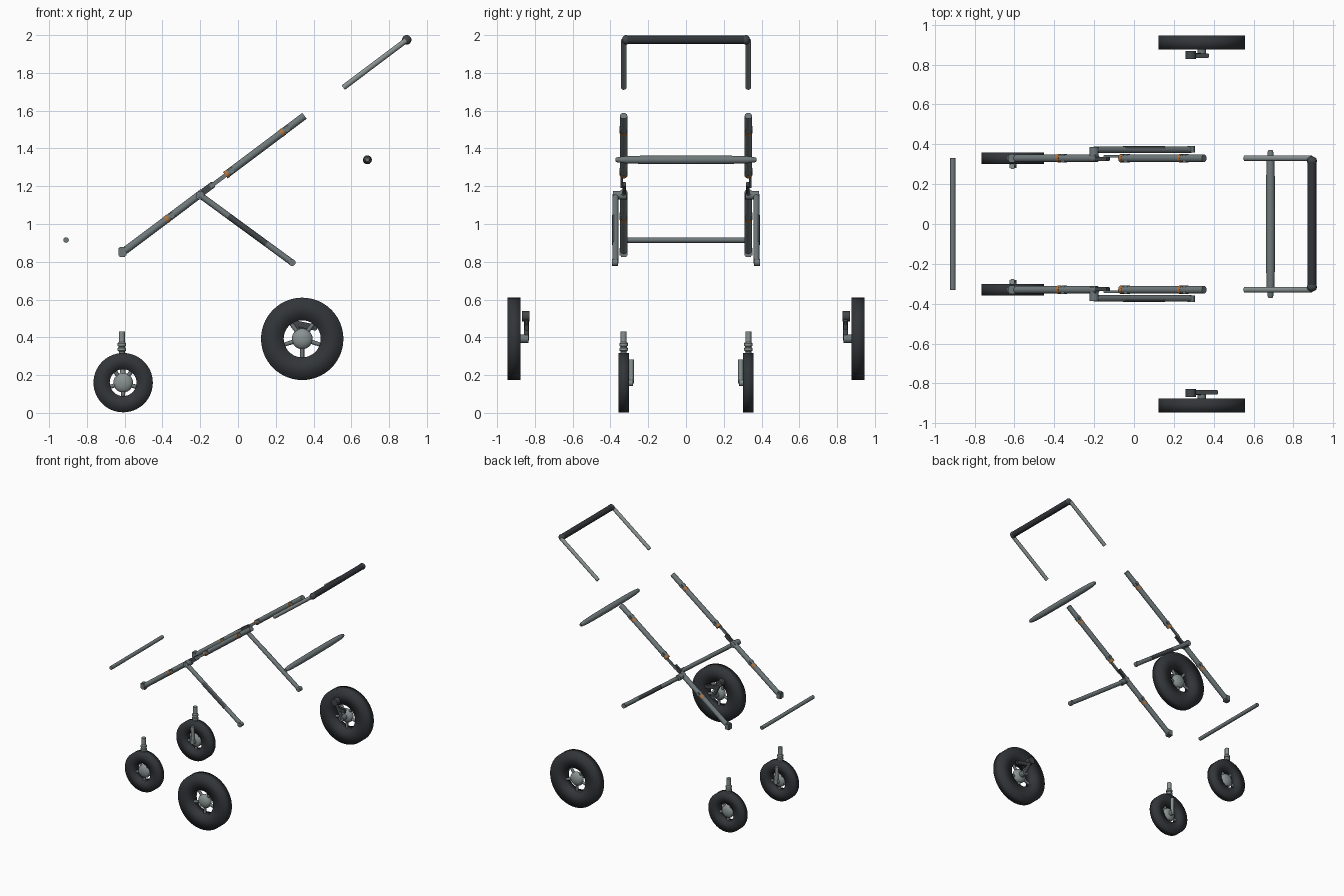
import bpy, bmesh, math
from mathutils import Vector, Matrix

cube = bpy.data.objects.get("Cube")
if cube:
    bpy.data.objects.remove(cube, do_unlink=True)


def material(name, rgb):
    m = bpy.data.materials.new(name)
    m.use_nodes = True
    col = (*rgb, 1)
    m.diffuse_color = col
    m.node_tree.nodes["Principled BSDF"].inputs["Base Color"].default_value = col
    return m


STEEL = material("grey steel", (0.16, 0.19, 0.195))
LIGHT = material("light steel", (0.25, 0.29, 0.285))
RUBBER = material("black rubber", (0.032, 0.036, 0.041))
PLASTIC = material("dark plastic", (0.055, 0.062, 0.066))
ORANGE = material("orange", (0.45, 0.17, 0.04))


def finish(name, bm, mat, angle=40):
    bmesh.ops.recalc_face_normals(bm, faces=bm.faces)
    me = bpy.data.meshes.new(name)
    bm.to_mesh(me)
    bm.free()
    me.materials.append(mat)
    ob = bpy.data.objects.new(name, me)
    bpy.context.collection.objects.link(ob)
    bpy.ops.object.select_all(action='DESELECT')
    ob.select_set(True)
    bpy.context.view_layer.objects.active = ob
    bpy.ops.object.shade_smooth_by_angle(angle=math.radians(angle))
    return ob


def lathe(name, start, end, profile, mat, closed=False, seg=24, angle=40):
    """Spin (radius, distance) points around the line from start to end."""
    start, end = Vector(start), Vector(end)
    turn = (end - start).to_track_quat('Z', 'Y')
    bm = bmesh.new()
    rings = []
    for r, d in profile:
        rings.append([bm.verts.new(start + turn @ Vector(
            (r * math.cos(2 * math.pi * i / seg), r * math.sin(2 * math.pi * i / seg), d)))
            for i in range(seg)])
    pairs = list(zip(rings, rings[1:]))
    if closed:
        pairs.append((rings[-1], rings[0]))
    else:
        bm.faces.new(rings[0])
        bm.faces.new(rings[-1])
    for a, b in pairs:
        for i in range(seg):
            j = (i + 1) % seg
            bm.faces.new((a[i], a[j], b[j], b[i]))
    return finish(name, bm, mat, angle)


def tube(name, a, b, r, mat, seg=20):
    length = (Vector(b) - Vector(a)).length
    return lathe(name, a, b, [(r, 0), (r, length)], mat, seg=seg)


def box(name, centre, size, mat, tilt=0):
    bm = bmesh.new()
    bmesh.ops.create_cube(bm, size=1, matrix=Matrix.Translation(centre)
                          @ Matrix.Rotation(tilt, 4, 'Y') @ Matrix.Diagonal((*size, 1)))
    bmesh.ops.bevel(bm, geom=bm.edges[:], offset=min(size) * 0.15, segments=2, affect='EDGES')
    return finish(name, bm, mat)


def ball(name, centre, size, mat):
    bm = bmesh.new()
    bmesh.ops.create_uvsphere(bm, u_segments=24, v_segments=14, radius=1,
                              matrix=Matrix.Translation(centre) @ Matrix.Diagonal((*size, 1)))
    return finish(name, bm, mat)


def wheel(name, centre, radius, hole, half, hub):
    x, y, z = centre
    w = 2 * half
    # fully smooth tyre ring, then hub and spokes
    lathe(name + "_tyre", (x, y - half, z), (x, y + half, z),
          [(hole, 0), (radius, 0), (radius, w), (hole, w)], RUBBER, True, 56, 180)
    ball(name + "_hub", centre, (hub, half * 0.95, hub), LIGHT)
    for i in range(5):
        a = math.radians(90 + 72 * i + 36)
        d = Vector((math.cos(a), 0, math.sin(a)))
        c = Vector(centre)
        tube(f"{name}_spoke_{i + 1}", c + d * hub * 0.7, c + d * (hole + 0.01), 0.011, STEEL, 12)


FRONT_END = Vector((-0.61, 0, 0.85))
TOP_END = Vector((0.355, 0, 1.575))
SLOPE = (TOP_END - FRONT_END).normalized()
TILT = -math.atan2(SLOPE.z, SLOPE.x)


def rail(x, y):
    """Point on the sloping side rail at the given x."""
    p = FRONT_END + SLOPE * ((x - FRONT_END.x) / SLOPE.x)
    return Vector((p.x, y, p.z))


for s, side in ((1, "left"), (-1, "right")):
    y = 0.33 * s

    # push handle arms and elbows
    tube(side + "_handle_arm", (0.89, y, 1.972), (0.557, y, 1.722), 0.0145, LIGHT)
    ball(side + "_handle_elbow", (0.893, y * 0.96, 1.975), (0.025, 0.022, 0.025), PLASTIC)

    # side rails, with the folding joint between them
    tube(side + "_upper_rail", rail(-0.06, y), rail(0.352, y), 0.0195, STEEL)
    tube(side + "_lower_rail", rail(-0.6, y), rail(-0.185, y), 0.0195, STEEL)
    box(side + "_fold_plate", rail(-0.095, y + 0.01 * s), (0.13, 0.012, 0.022), STEEL, TILT)
    box(side + "_fold_catch", rail(-0.165, y - 0.003 * s), (0.09, 0.02, 0.034), PLASTIC, TILT)
    box(side + "_front_socket", (-0.612, y, 0.852), (0.042, 0.042, 0.052), STEEL)
    for i, x in enumerate((0.235, -0.06, -0.375)):
        tube(f"{side}_rail_band_{i + 1}", rail(x - 0.007, y), rail(x + 0.007, y), 0.0208, ORANGE)
        box(f"{side}_rail_clip_{i + 1}", rail(x + 0.025, y), (0.03, 0.043, 0.03), STEEL, TILT)

    # rear legs with pivot and foot cap
    leg_y = 0.373 * s
    tube(side + "_leg_pivot", (-0.2, 0.315 * s, 1.152), (-0.2, 0.386 * s, 1.152), 0.023, STEEL)
    tube(side + "_rear_leg", (-0.2, leg_y, 1.152), (0.285, leg_y, 0.797), 0.0165, STEEL)
    tube(side + "_leg_strip", (-0.05, leg_y + 0.004 * s, 1.042),
         (0.15, leg_y + 0.004 * s, 0.896), 0.0155, PLASTIC)
    tube(side + "_leg_foot", (0.287, 0.36 * s, 0.796), (0.287, 0.392 * s, 0.796), 0.018, STEEL)

    # front caster wheel, stem and inner fork
    wheel(side + "_front_wheel", (-0.608, y, 0.16), 0.157, 0.071, 0.028, 0.052)
    lathe(side + "_caster_stem", (-0.615, y, 0.29), (-0.615, y, 0.43),
          [(0.016, 0), (0.016, 0.035), (0.023, 0.04), (0.023, 0.053), (0.017, 0.056),
           (0.017, 0.062), (0.023, 0.065), (0.023, 0.078), (0.016, 0.086), (0.016, 0.14)], LIGHT)
    tube(side + "_caster_fork", (-0.612, 0.29 * s, 0.283), (-0.608, 0.29 * s, 0.155), 0.0135, LIGHT)
    tube(side + "_caster_axle", (-0.608, 0.28 * s, 0.16), (-0.608, y, 0.16), 0.018, LIGHT)

    # rear wheel and its inner bracket
    wheel(side + "_rear_wheel", (0.34, 0.91 * s, 0.392), 0.218, 0.098, 0.035, 0.055)
    by = 0.845 * s
    tube(side + "_bracket_socket", (0.285, 0.828 * s, 0.512), (0.285, 0.868 * s, 0.512), 0.027, PLASTIC)
    tube(side + "_bracket_arm", (0.285, by, 0.51), (0.345, by, 0.385), 0.013, PLASTIC)
    tube(side + "_bracket_axle", (0.34, 0.835 * s, 0.392), (0.34, 0.9 * s, 0.392), 0.022, STEEL)
    reach = 0.375 if s > 0 else 0.42
    box(side + "_brake_lever", ((0.3 + reach) / 2, by, 0.462), (reach - 0.3, 0.022, 0.032), PLASTIC, 0.2)

# cross bars
tube("handle_grip", (0.893, -0.325, 1.975), (0.893, 0.325, 1.975), 0.0225, RUBBER)
tube("foot_bar", (-0.91, -0.33, 0.915), (-0.91, 0.33, 0.915), 0.0145, STEEL)
lathe("rear_axle_bar", (0.685, -0.372, 1.34), (0.685, 0.372, 1.34),
      [(0.01, 0), (0.014, 0.01), (0.019, 0.05), (0.022, 0.15), (0.0235, 0.372),
       (0.022, 0.594), (0.019, 0.694), (0.014, 0.734), (0.01, 0.744)], STEEL)
